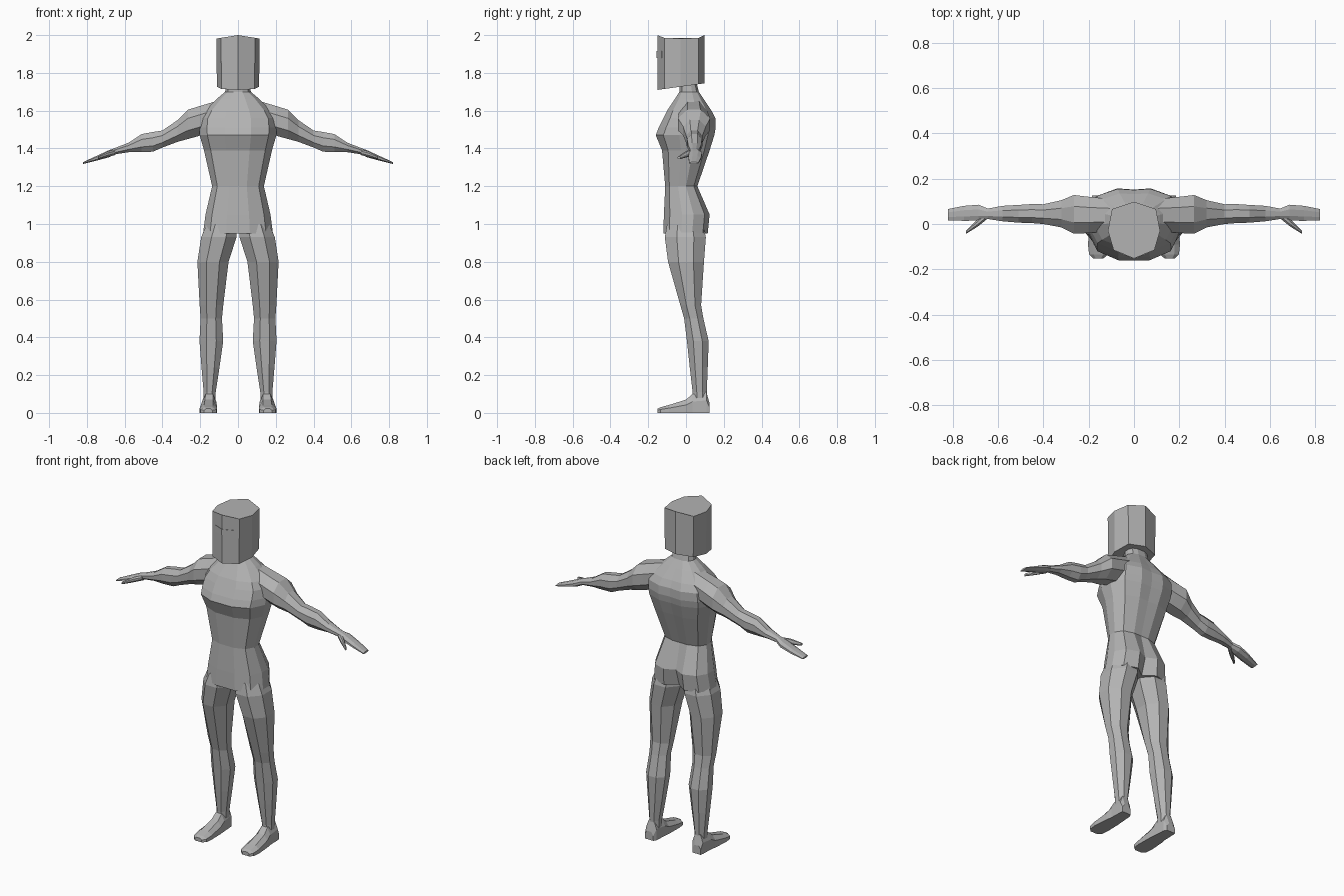
import bpy, bmesh, math

grey = bpy.data.materials.new("plain grey")
grey.diffuse_color = (0.45, 0.45, 0.45, 1)


def loft(name, rings, mirror=False):
    """Skin a list of equal-length point rings and cap both ends."""
    bm = bmesh.new()
    loops = [[bm.verts.new(p) for p in r] for r in rings]
    n = len(loops[0])
    for a, b in zip(loops, loops[1:]):
        for i in range(n):
            j = (i + 1) % n
            bm.faces.new((a[i], a[j], b[j], b[i]))
    bm.faces.new(loops[0])
    bm.faces.new(loops[-1])
    bmesh.ops.recalc_face_normals(bm, faces=bm.faces)
    me = bpy.data.meshes.new(name)
    bm.to_mesh(me)
    bm.free()
    me.materials.append(grey)
    ob = bpy.data.objects.new(name, me)
    bpy.context.collection.objects.link(ob)
    if mirror:
        ob.modifiers.new("Mirror", 'MIRROR')
    return ob


def octagon(a0, a1, b0, b1):
    """Eight points with flat sides filling the box a0..a1, b0..b1."""
    pts = []
    for k in range(8):
        t = math.radians(22.5 + 45 * k)
        s = 1 / math.cos(math.radians(22.5))
        pts.append(((a0 + a1) / 2 + (a1 - a0) / 2 * s * math.cos(t),
                    (b0 + b1) / 2 + (b1 - b0) / 2 * s * math.sin(t)))
    return pts


# Torso: height, half width, front y, back y, dip along the back centre
def torso_ring(z, w, yf, yb, dip):
    yc = (yf + yb) / 2
    d = (yb - yf) / 2
    half = [(0.34, -1), (0.8, -0.74), (1, -0.2), (1, 0.3), (0.8, 0.78), (0.36, 1)]
    right = [(w * a, yc + d * b, z) for a, b in half]
    left = [(-x, y, h) for x, y, h in reversed(right)]
    return [(0, yf, z)] + right + [(0, yb - dip, z)] + left


loft("torso", [torso_ring(*r) for r in [
    (0.95, 0.185, -0.12, 0.115, 0.05), (1.05, 0.172, -0.117, 0.125, 0.03),
    (1.20, 0.137, -0.11, 0.06, 0.0), (1.39, 0.18, -0.127, 0.125, 0.005),
    (1.47, 0.203, -0.16, 0.15, 0.005), (1.51, 0.205, -0.145, 0.157, 0.005),
    (1.56, 0.20, -0.12, 0.155, 0.005), (1.60, 0.175, -0.10, 0.135, 0.003),
    (1.66, 0.115, -0.06, 0.095, 0), (1.70, 0.068, -0.035, 0.068, 0),
    (1.77, 0.06, -0.035, 0.05, 0)]])

# Legs: height, inner x, outer x, front y, back y
legs = [(1.0, 0.01, 0.165, -0.10, 0.09), (0.93, 0.008, 0.195, -0.112, 0.105),
        (0.80, 0.05, 0.215, -0.095, 0.095), (0.57, 0.078, 0.203, -0.03, 0.08),
        (0.50, 0.085, 0.198, -0.01, 0.092), (0.38, 0.078, 0.204, 0.005, 0.12),
        (0.24, 0.098, 0.193, 0.02, 0.115), (0.11, 0.118, 0.182, 0.035, 0.11),
        (0.03, 0.12, 0.182, 0.035, 0.11)]
loft("leg", [[(x, y, z) for x, y in octagon(a, b, c, d)]
             for z, a, b, c, d in legs], True)

# Feet: y, inner x, outer x, top z
feet = [(0.125, 0.13, 0.185, 0.05), (0.108, 0.12, 0.188, 0.11),
        (0.035, 0.115, 0.19, 0.10), (0.0, 0.112, 0.196, 0.07),
        (-0.09, 0.11, 0.203, 0.042), (-0.135, 0.115, 0.198, 0.03),
        (-0.152, 0.135, 0.18, 0.022)]
loft("foot", [[(a, y, 0), (b, y, 0), (b, y, h * 0.6), (a + (b - a) * 0.75, y, h),
               (a + (b - a) * 0.25, y, h), (a, y, h * 0.6)]
              for y, a, b, h in feet], True)

# Arms with flat hands: x, front y, back y, bottom z, top z
arms = [(0.10, -0.03, 0.11, 1.50, 1.655), (0.20, -0.04, 0.12, 1.468, 1.625),
        (0.265, -0.043, 0.128, 1.45, 1.605), (0.32, -0.015, 0.105, 1.435, 1.55),
        (0.40, 0.0, 0.087, 1.405, 1.495), (0.45, 0.004, 0.088, 1.383, 1.487),
        (0.51, 0.006, 0.084, 1.38, 1.476), (0.58, 0.012, 0.08, 1.38, 1.43),
        (0.645, 0.022, 0.068, 1.37, 1.405), (0.685, 0.015, 0.085, 1.353, 1.39),
        (0.75, 0.014, 0.08, 1.335, 1.36), (0.82, 0.016, 0.066, 1.318, 1.328)]
loft("arm", [[(x, y, z) for y, z in octagon(a, b, c, d)]
             for x, a, b, c, d in arms], True)

# Thumbs
thumb = [(0.65, 0.02, 0.055, 1.365, 1.395), (0.69, -0.012, 0.02, 1.355, 1.385),
         (0.742, -0.044, -0.03, 1.343, 1.358)]
loft("thumb", [[(x, y, z) for y, z in octagon(a, b, c, d)]
               for x, a, b, c, d in thumb], True)

# Helmet: eight-sided, ridged top, rim rising towards the back
side = [(0.09, -0.115), (0.115, -0.03), (0.097, 0.066)]
plan = [(0, -0.152)] + side + [(0, 0.098)] + [(-x, y) for x, y in reversed(side)]
loft("helmet", [[(x * 0.97, y, 1.731 + 0.14 * y) for x, y in plan],
                [(x, y, 2.0 - 0.16 * abs(x)) for x, y in plan]])

# Visor: thin raised strip across the front ridge
strip = [(-0.06, -0.127), (0, -0.152), (0.06, -0.127)]
loft("visor", [[(x, y - 0.003, 1.88), (x, y - 0.003, 1.915),
                (x, y + 0.003, 1.915), (x, y + 0.003, 1.88)] for x, y in strip])
